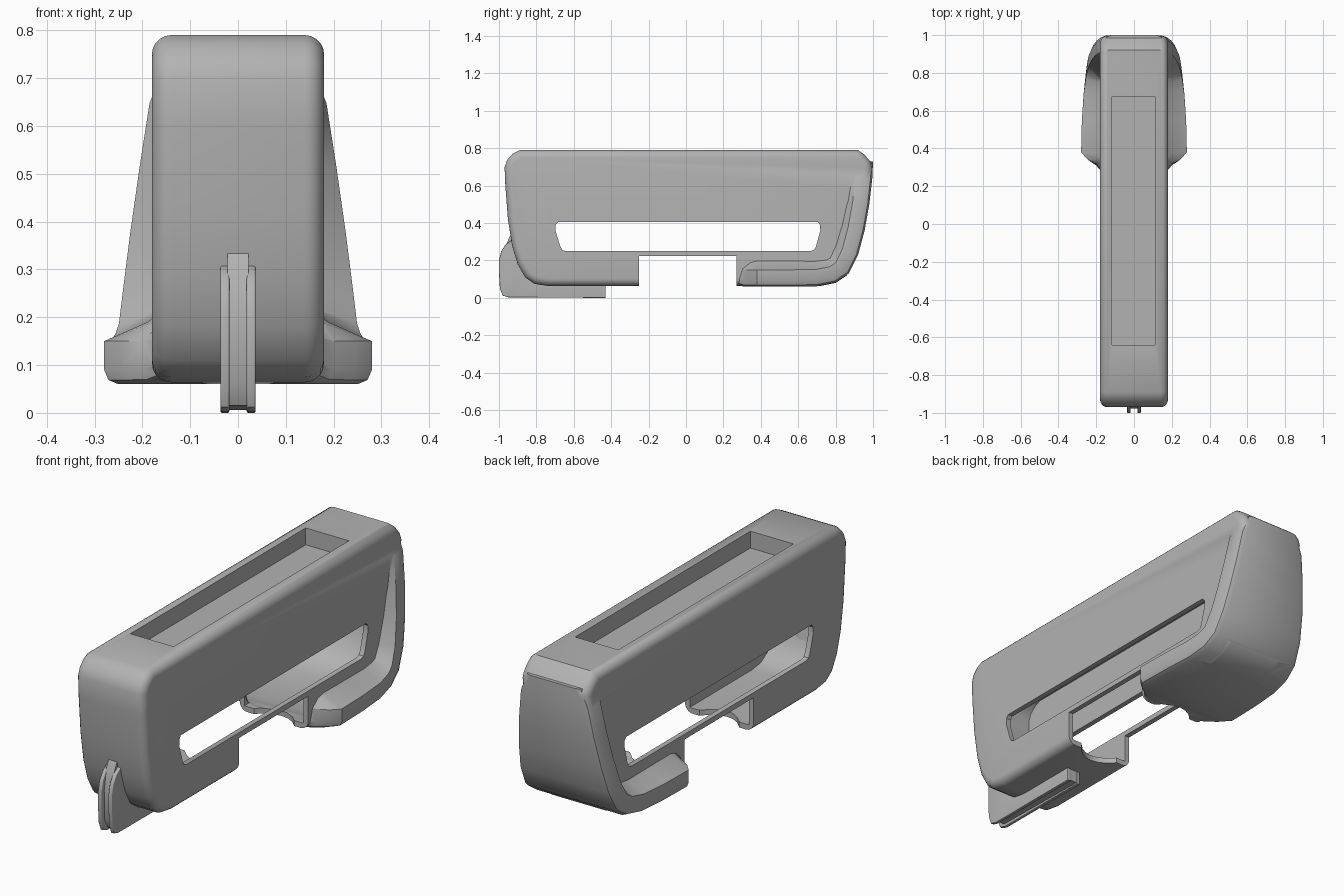
import bpy, bmesh, math
from mathutils import Vector

old = bpy.data.objects.get("Cube")
if old:
    bpy.data.objects.remove(old, do_unlink=True)

grey = bpy.data.materials.new("mid grey")
grey.use_nodes = True
COLOUR = (0.45, 0.45, 0.45, 1)
grey.diffuse_color = COLOUR
grey.node_tree.nodes["Principled BSDF"].inputs["Base Color"].default_value = COLOUR


def loft(name, rings, bevel=0.0):
    """Closed skin through rings of equal point count, with capped ends."""
    bm = bmesh.new()
    loops = [[bm.verts.new(p) for p in ring] for ring in rings]
    n = len(loops[0])
    for a, b in zip(loops, loops[1:]):
        for i in range(n):
            j = (i + 1) % n
            bm.faces.new((a[i], a[j], b[j], b[i]))
    caps = [bm.faces.new(loops[0]), bm.faces.new(loops[-1])]
    bmesh.ops.recalc_face_normals(bm, faces=bm.faces[:])
    if bevel:
        edges = list({e for f in caps for e in f.edges})
        bmesh.ops.bevel(bm, geom=edges, offset=bevel, segments=5, profile=0.5,
                        affect='EDGES', clamp_overlap=True)
    mesh = bpy.data.meshes.new(name)
    bm.to_mesh(mesh)
    bm.free()
    mesh.materials.append(grey)
    ob = bpy.data.objects.new(name, mesh)
    bpy.context.collection.objects.link(ob)
    return ob


def prism(name, profile, x0, x1, bevel=0.0):
    """Side profile of (y, z) points pushed through in x."""
    return loft(name, [[(x, y, z) for y, z in profile] for x in (x0, x1)], bevel)


def box(y0, y1, z0, z1):
    return [(y0, z0), (y1, z0), (y1, z1), (y0, z1)]


def combine(target, other, operation):
    mod = target.modifiers.new(operation, 'BOOLEAN')
    mod.operation = operation
    mod.solver = 'EXACT'
    mod.object = other
    bpy.context.view_layer.objects.active = target
    bpy.ops.object.modifier_apply(modifier=mod.name)
    bpy.data.objects.remove(other, do_unlink=True)


def smooth(ob, angle):
    bpy.ops.object.select_all(action='DESELECT')
    ob.select_set(True)
    bpy.context.view_layer.objects.active = ob
    bpy.ops.object.shade_smooth_by_angle(angle=math.radians(angle))


# Main housing: rounded side profile, softened along both flanks
outline = [(-.89, .79), (-.925, .772), (-.955, .74), (-.97, .70), (-.966, .60),
           (-.952, .42), (-.93, .28), (-.90, .18), (-.86, .11), (-.81, .075),
           (-.74, .064), (.72, .064), (.80, .08), (.86, .12), (.905, .20),
           (.945, .33), (.97, .46), (.988, .60), (.996, .70), (.985, .73),
           (.955, .765), (.92, .79)]
housing = prism("housing", outline, -.18, .18, .04)

# Flared skirt along the bottom and back: (y, z, half width)
path = [(.275, .07, .178), (.305, .061, .20), (.34, .06, .245), (.38, .06, .28),
        (.55, .06, .276), (.70, .062, .266), (.80, .082, .256), (.87, .13, .249),
        (.92, .23, .24), (.955, .36, .225), (.98, .50, .206), (.996, .64, .185),
        (1.0, .73, .15)]


def skirt(name, path, core, start, shoulder, top, thin):
    rings = []
    for i, (y, z, w) in enumerate(path):
        a, b = path[max(i - 1, 0)], path[min(i + 1, len(path) - 1)]
        t = Vector((b[0] - a[0], b[1] - a[1])).normalized()
        w -= thin
        half = [(w - .03, start), (w - .009, start + .009), (w, start + .03),
                (w, shoulder), (core + (w - core) * .35, shoulder * .5 + top * .5),
                (core, top)]
        section = half + [(-x, d) for x, d in reversed(half)]
        rings.append([(x, y - t.y * d, z + t.x * d) for x, d in section])
    return loft(name, rings)


combine(housing, skirt("skirt", path, .14, 0, .09, .17, 0), 'UNION')

# Hollow inside, following the outer shape
inner = [(y * .965, .09 + (z - .064) * .81) for y, z in outline]
combine(housing, prism("cavity", inner, -.155, .155), 'DIFFERENCE')
hollow = [(.2, .065, .17)] + path[:-2]
combine(housing, skirt("skirt_cavity", hollow, .12, .025, .068, .13, .025), 'DIFFERENCE')

# Long hand slot through both flanks
slot = [(-.685, .405), (-.697, .39), (-.698, .36), (-.672, .275), (-.662, .257),
        (-.645, .25), (.665, .25), (.685, .257), (.695, .275), (.718, .36),
        (.717, .39), (.705, .405)]
combine(housing, prism("slot", slot, -.4, .4), 'DIFFERENCE')

# Gap between the two feet, leaving thin rails, with curved floor lips
combine(housing, prism("foot_gap", box(-.25, .27, 0, .225), -.4, .4), 'DIFFERENCE')
oval = [(math.cos(k * math.pi / 16), math.sin(k * math.pi / 16)) for k in range(32)]
lip = [[(.18 * c, .01 + .32 * s, z) for c, s in oval] for z in (0, .21)]
combine(housing, loft("floor_lip", lip), 'DIFFERENCE')

# Shallow tray in the top
combine(housing, prism("tray", box(-.64, .675, .71, .9), -.117, .11), 'DIFFERENCE')
smooth(housing, 32)

# Front fin: two side plates around a recessed core
fin = [(-.43, 0), (-.95, .003), (-.98, .012), (-.995, .05), (-1, .13), (-1, .20),
       (-.988, .25), (-.965, .285), (-.93, .31), (-.90, .31), (-.86, .13),
       (-.78, .075), (-.43, .075)]
for side, s in (("left", 1), ("right", -1)):
    plate = prism("fin_plate_" + side, fin, s * .018, s * .037, .004)
    smooth(plate, 40)
core = [(-.432, .006), (-.95, .015), (-.975, .06), (-.978, .2), (-.965, .28),
        (-.94, .333), (-.90, .31), (-.86, .13), (-.78, .075), (-.432, .075)]
smooth(prism("fin_core", core, -.022, .022), 40)
